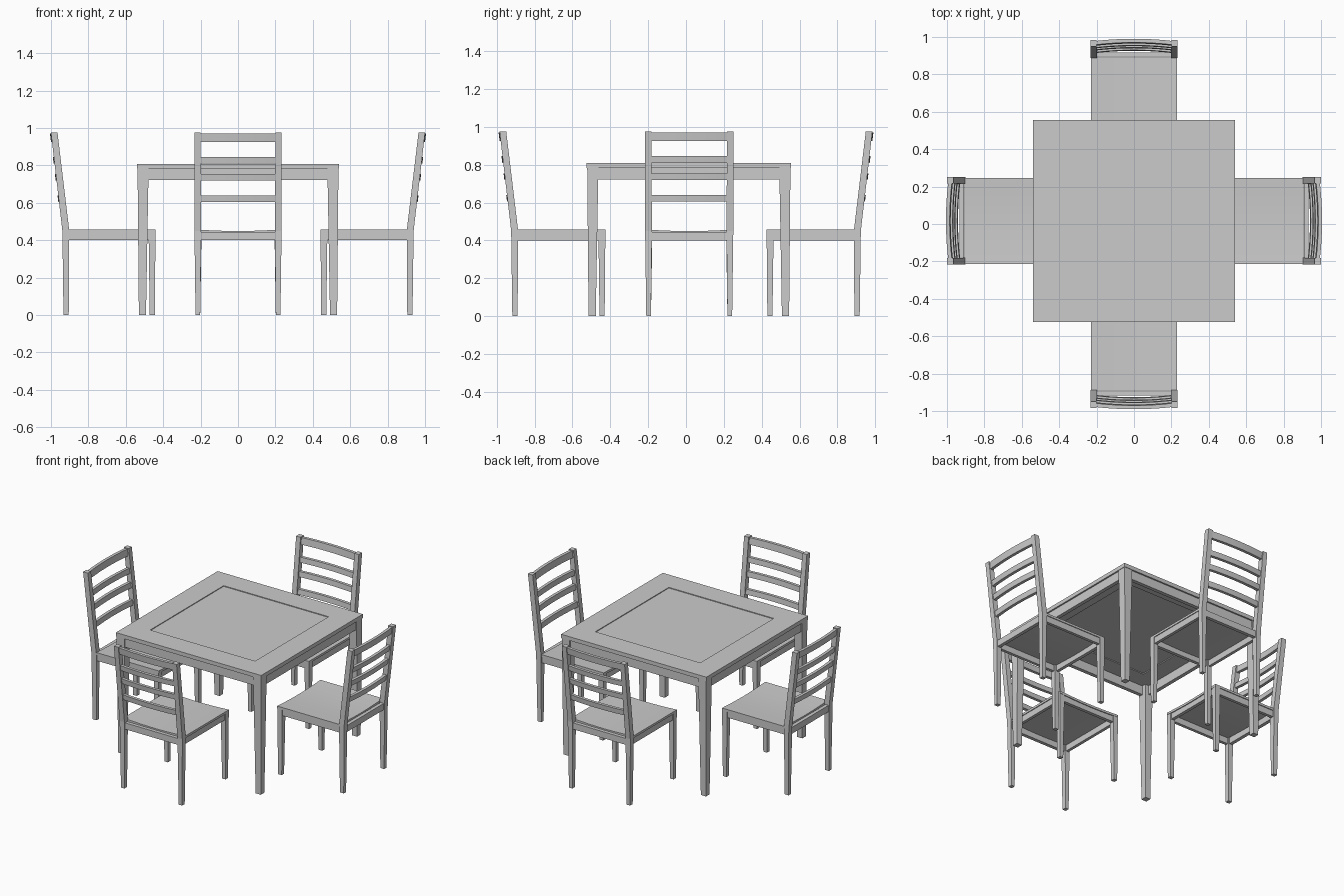
import bpy, bmesh
from math import radians, cos, pi
from mathutils import Matrix

if "Cube" in bpy.data.objects:
    bpy.data.objects.remove(bpy.data.objects["Cube"])


def loft(name, rings, mat=Matrix(), smooth=False):
    """Closed solid through a list of four-point rings."""
    bm = bmesh.new()
    vs = [[bm.verts.new(mat @ Matrix.Translation(p).translation) for p in r] for r in rings]
    for a, b in zip(vs, vs[1:]):
        for i in range(4):
            j = (i + 1) % 4
            bm.faces.new((a[i], a[j], b[j], b[i]))
    bm.faces.new(vs[0][::-1])
    bm.faces.new(vs[-1])
    bmesh.ops.recalc_face_normals(bm, faces=bm.faces)
    me = bpy.data.meshes.new(name)
    bm.to_mesh(me)
    bm.free()
    ob = bpy.data.objects.new(name, me)
    bpy.context.collection.objects.link(ob)
    if smooth:
        bpy.ops.object.select_all(action='DESELECT')
        ob.select_set(True)
        bpy.context.view_layer.objects.active = ob
        bpy.ops.object.shade_smooth_by_angle(angle=radians(30))
    return ob


def rect(x0, x1, y0, y1, z):
    return [(x0, y0, z), (x1, y0, z), (x1, y1, z), (x0, y1, z)]


def box(name, x0, x1, y0, y1, z0, z1, mat=Matrix()):
    return loft(name, [rect(x0, x1, y0, y1, z0), rect(x0, x1, y0, y1, z1)], mat)


def post(name, side, sections, mat):
    """Upright from (inner x, outer x, y0, y1, z) sections, on either side."""
    loft(name, [rect(side * a, side * b, y0, y1, z) for a, b, y0, y1, z in sections], mat)


def chair(label, angle, offset):
    m = Matrix.Translation(offset) @ Matrix.Rotation(radians(angle), 4, 'Z')
    for s, n in ((-1, "left"), (1, "right")):
        # rear leg bends backwards above the seat
        post(f"{label}_rear_post_{n}", s,
             [(.202, .227, -.918, -.89, 0), (.197, .233, -.924, -.887, .45),
              (.2, .233, -.985, -.95, .975)], m)
        post(f"{label}_front_leg_{n}", s,
             [(.202, .227, -.457, -.43, 0), (.195, .23, -.463, -.426, .443)], m)
        # side seat rail
        box(f"{label}_side_rail_{n}", s * .205, s * .225, -.89, -.46, .4, .443, m)
    box(f"{label}_front_rail", -.2, .2, -.453, -.431, .4, .443, m)
    box(f"{label}_rear_rail", -.2, .2, -.918, -.895, .4, .443, m)

    n = 10
    us = [2 * i / n - 1 for i in range(n + 1)]
    # shallow dished seat
    rings = []
    for u in us:
        d = .008 * cos(u * pi / 2)
        x = .23 * u
        rings.append([(x, -.89, .442 - d), (x, -.425, .442 - d),
                      (x, -.425, .457 - d), (x, -.89, .457 - d)])
    loft(f"{label}_seat", rings, m, True)

    # bowed back slats following the slope of the posts
    for k, (z0, z1) in enumerate(((.605, .64), (.718, .753), (.81, .845), (.925, .97))):
        rings = []
        for u in us:
            bow = .012 * (1 - u * u)
            ya, yb = (-.905 - .122 * (z - .45) - bow for z in (z0, z1))
            x = .205 * u
            rings.append([(x, ya - .01, z0), (x, ya + .01, z0),
                          (x, yb + .01, z1), (x, yb - .01, z1)])
        loft(f"{label}_back_slat_{k + 1}", rings, m, True)


# table, slightly off centre in y
t = Matrix.Translation((0, .015, 0))
for s, n in ((-1, "left"), (1, "right")):
    box(f"tabletop_side_plank_{n}", s * .39, s * .54, -.54, .54, .782, .808, t)
    box(f"table_apron_{n}", s * .505, s * .53, -.48, .48, .722, .782, t)
for s, n in ((-1, "front"), (1, "back")):
    box(f"tabletop_end_plank_{n}", -.39, .39, s * .39, s * .54, .782, .808, t)
    box(f"table_apron_{n}", -.48, .48, s * .505, s * .53, .722, .782, t)
box("tabletop_panel", -.39, .39, -.39, .39, .788, .803, t)
for sx in (-1, 1):
    for sy in (-1, 1):
        loft("table_leg", [rect(sx * .492, sx * .53, sy * .492, sy * .53, 0),
                           rect(sx * .478, sx * .537, sy * .478, sy * .537, .782)], t)

# four chairs around the table
chair("front_chair", 0, (0, 0, 0))
chair("right_chair", 90, (.015, .017, 0))
chair("back_chair", 180, (0, 0, 0))
chair("left_chair", -90, (-.015, .017, 0))
